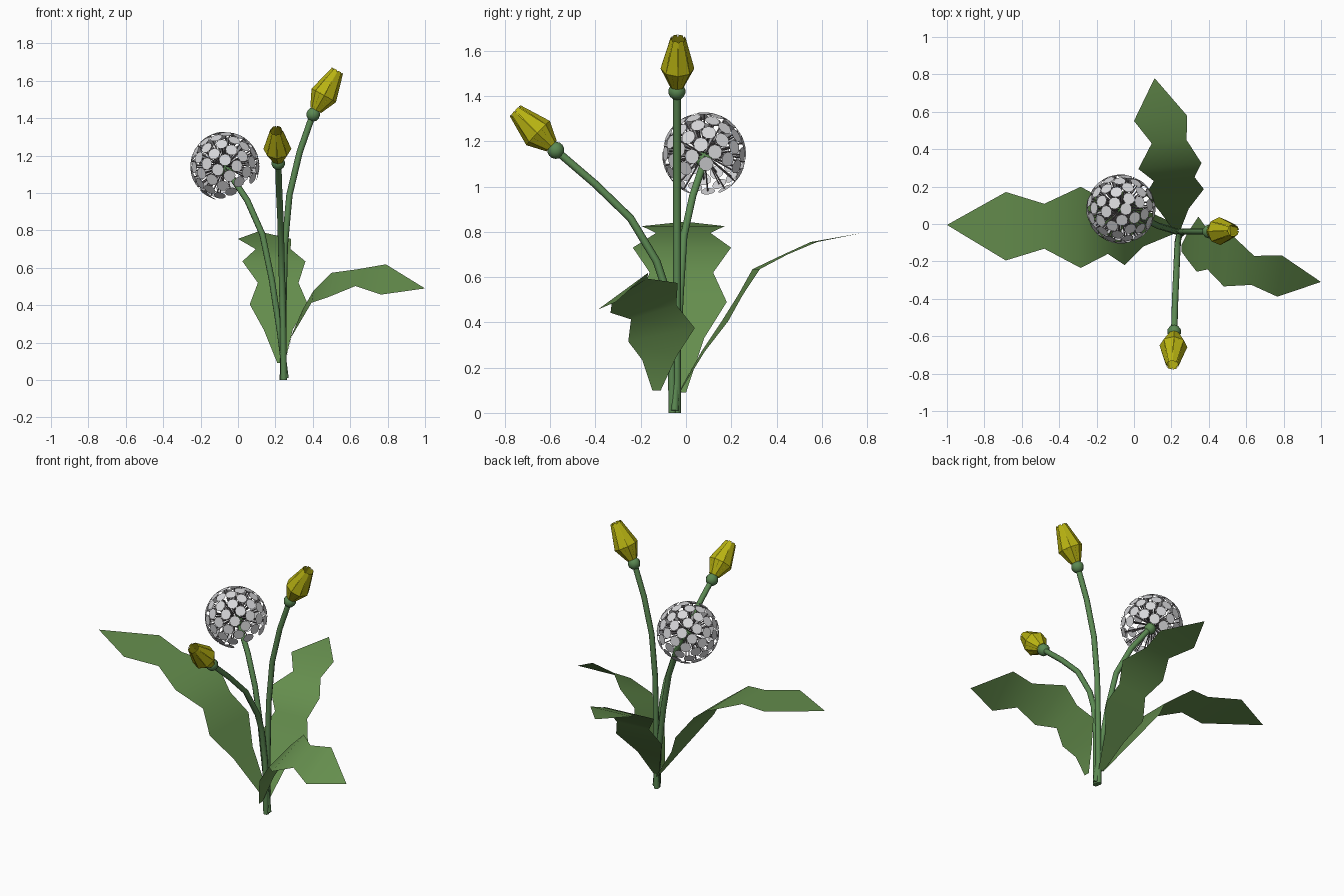
import bpy, bmesh, math
from mathutils import Vector, Matrix

if "Cube" in bpy.data.objects:
    bpy.data.objects.remove(bpy.data.objects["Cube"])


def material(name, rgb):
    m = bpy.data.materials.new(name)
    m.diffuse_color = (*rgb, 1)
    m.use_nodes = True
    m.node_tree.nodes["Principled BSDF"].inputs["Base Color"].default_value = m.diffuse_color
    return m


LEAF = material("leaf green", (0.13, 0.27, 0.075))
STEM = material("stem green", (0.105, 0.25, 0.085))
YELLOW = material("petal yellow", (0.48, 0.45, 0.006))
WHITE = material("seed tuft grey", (0.68, 0.68, 0.70))
DARK = material("seed stalk grey", (0.20, 0.18, 0.19))


def finish(bm, name, mats, smooth=False):
    me = bpy.data.meshes.new(name)
    bm.to_mesh(me)
    bm.free()
    for m in mats:
        me.materials.append(m)
    for p in me.polygons:
        p.use_smooth = smooth
    ob = bpy.data.objects.new(name, me)
    bpy.context.collection.objects.link(ob)
    return ob


def frame(pos, direction):
    return Matrix.Translation(pos) @ Vector(direction).to_track_quat('Z', 'Y').to_matrix().to_4x4()


def stem(name, pts, r=0.017):
    cu = bpy.data.curves.new(name, 'CURVE')
    cu.dimensions = '3D'
    cu.bevel_depth = r
    cu.bevel_resolution = 2
    cu.use_fill_caps = True
    sp = cu.splines.new('POLY')
    sp.points.add(len(pts) - 1)
    for p, co in zip(sp.points, pts):
        p.co = (*co, 1)
    ob = bpy.data.objects.new(name, cu)
    bpy.context.collection.objects.link(ob)
    cu.materials.append(STEM)
    bpy.ops.object.select_all(action='DESELECT')
    ob.select_set(True)
    bpy.context.view_layer.objects.active = ob
    bpy.ops.object.convert(target='MESH')
    bpy.ops.object.shade_smooth_by_angle(angle=math.radians(50))


def ball(name, pos, r):
    bm = bmesh.new()
    bmesh.ops.create_uvsphere(bm, u_segments=10, v_segments=7, radius=r,
                              matrix=Matrix.Translation(pos))
    finish(bm, name, [STEM], True)


# Closed bud: two nested rings of narrow petals
def bud(name, base, tip):
    base, tip = Vector(base), Vector(tip)
    length = (tip - base).length
    bm = bmesh.new()
    n = 16
    for i in range(n):
        a = 2 * math.pi * i / n
        k = 1.0 if i % 2 else 0.93
        out = Vector((math.cos(a), math.sin(a), 0))
        side = Vector((-math.sin(a), math.cos(a), 0))
        rows = []
        for t, r, w in ((0.08, 0.03, 1), (0.42, 0.069, 1), (0.97 + 0.03 * (i % 2), 0.032, 0.8)):
            hw = r * k * math.tan(2 * math.pi / n) * w
            c = out * r * k + Vector((0, 0, t * length))
            rows.append((bm.verts.new(c - side * hw), bm.verts.new(c + side * hw)))
        for (a0, a1), (b0, b1) in zip(rows, rows[1:]):
            bm.faces.new((a0, a1, b1, b0))
    bm.transform(frame(base, tip - base))
    finish(bm, name, [YELLOW])


# Toothed leaf: centre line, shared width pattern, cross direction twisting from base to tip
WIDTHS = (0.025, 0.10, 0.20, 0.14, 0.217, 0.12, 0.183, 0)


def leaf(name, spine, scale, d0, d1):
    bm = bmesh.new()
    rows = []
    for i, (c, w) in enumerate(zip(spine, WIDTHS)):
        c = Vector(c)
        d = Vector(d0).lerp(Vector(d1), i / 7).normalized() * w * scale
        rows.append([bm.verts.new(c + d), bm.verts.new(c - d)] if w else [bm.verts.new(c)])
    for a, b in zip(rows, rows[1:]):
        bm.faces.new(a + b[::-1])
    bmesh.ops.recalc_face_normals(bm, faces=bm.faces)
    if sum(f.normal.z for f in bm.faces) < 0:
        bmesh.ops.reverse_faces(bm, faces=bm.faces)
    finish(bm, name, [LEAF], True)


# Stems
stem("right_stem", [(0.24, -0.04, 0), (0.243, -0.04, 0.4), (0.25, -0.04, 0.72), (0.275, -0.04, 0.99),
                    (0.33, -0.04, 1.22), (0.40, -0.04, 1.42)])
stem("front_stem", [(0.245, -0.06, 0), (0.24, -0.065, 0.35), (0.235, -0.09, 0.55), (0.232, -0.13, 0.67),
                    (0.227, -0.245, 0.86), (0.22, -0.40, 1.01), (0.215, -0.575, 1.16)])
stem("seed_stem", [(0.255, -0.05, 0.01), (0.225, -0.04, 0.25), (0.18, -0.025, 0.54), (0.13, -0.01, 0.78),
                   (0.05, 0.03, 0.96), (-0.05, 0.08, 1.11)])

# Buds with their round green bases
ball("right_bud_base", (0.402, -0.04, 1.42), 0.038)
ball("front_bud_base", (0.215, -0.575, 1.16), 0.038)
bud("right_bud", (0.405, -0.04, 1.425), (0.532, -0.035, 1.655))
bud("front_bud", (0.215, -0.58, 1.165), (0.205, -0.755, 1.335))

# Leaves
leaf("left_leaf", [(0.22, -0.025, 0.09), (0.05, -0.02, 0.33), (-0.05, -0.02, 0.49), (-0.14, -0.02, 0.62),
                   (-0.285, -0.018, 0.73), (-0.48, -0.012, 0.795), (-0.685, -0.012, 0.825),
                   (-1, -0.005, 0.845)], 1.0, (0, 1, 0), (0, 1, 0))
leaf("back_leaf", [(0.23, -0.03, 0.09), (0.215, 0.075, 0.27), (0.218, 0.172, 0.405), (0.215, 0.24, 0.52),
                   (0.192, 0.31, 0.635), (0.188, 0.44, 0.70), (0.142, 0.565, 0.755),
                   (0.11, 0.78, 0.795)], 0.78, (1, 0.09, 0), (1, 0.1, 0))
leaf("right_leaf", [(0.255, -0.13, 0.10), (0.288, -0.118, 0.24), (0.34, -0.108, 0.345),
                    (0.398, -0.143, 0.445), (0.49, -0.185, 0.508), (0.635, -0.248, 0.548),
                    (0.778, -0.278, 0.538), (1, -0.31, 0.49)], 0.75, (0, 1, 0), (0.1, 0.72, 0.65))

# Seed head: round core, thin stalks and flat tufts, left open around the stem
CENTRE, R, COUNT = Vector((-0.07, 0.08, 1.143)), 0.182, 90
ball("seed_core", (-0.058, 0.08, 1.118), 0.036)
bm = bmesh.new()
opening = Vector((0.5, 0.05, -0.85)).normalized()
for i in range(COUNT):
    z = 1 - 2 * (i + 0.5) / COUNT
    a = i * math.pi * (3 - math.sqrt(5))
    s = math.sqrt(1 - z * z)
    d = Vector((s * math.cos(a), s * math.sin(a), z))
    if d.angle(opening) < math.radians(44):
        continue
    bmesh.ops.create_circle(bm, cap_ends=True, segments=9, radius=0.033,
                            matrix=frame(CENTRE + d * R, d))
    old = set(bm.faces)
    bmesh.ops.create_cone(bm, segments=4, radius1=0.0035, radius2=0.0035, depth=R - 0.03,
                          matrix=frame(CENTRE + d * (R + 0.028) / 2, d))
    for f in bm.faces:
        if f not in old:
            f.material_index = 1
finish(bm, "seed_head", [WHITE, DARK])
